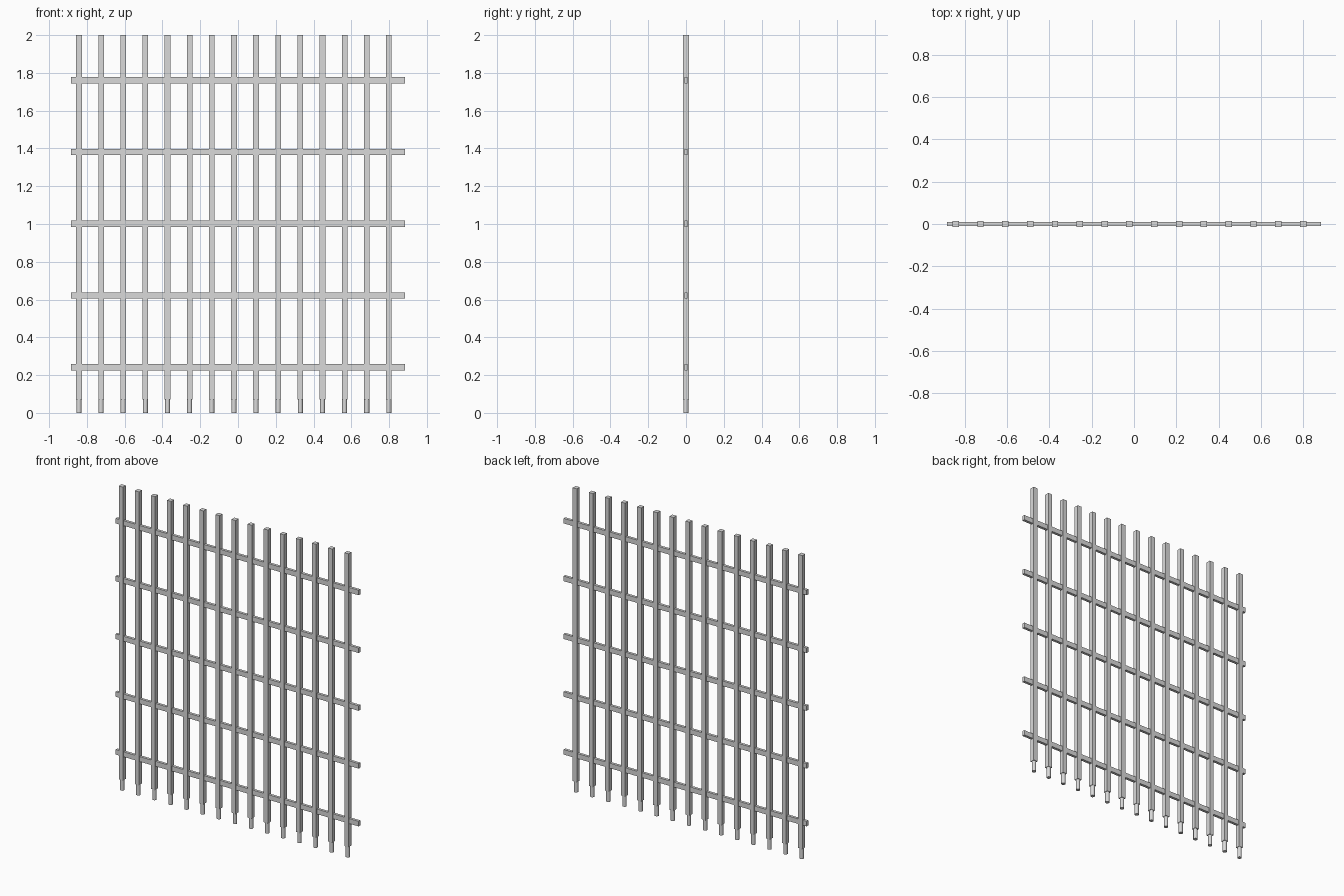
import bpy

if "Cube" in bpy.data.objects:
    bpy.data.objects.remove(bpy.data.objects["Cube"])

# One light grey metal
metal = bpy.data.materials.new("light_grey_iron")
metal.diffuse_color = (0.7, 0.7, 0.7, 1)
metal.use_nodes = True
metal.node_tree.nodes["Principled BSDF"].inputs["Base Color"].default_value = metal.diffuse_color


def finish(obj, name):
    obj.name = name
    obj.data.materials.append(metal)
    return obj


def box(name, loc, size):
    bpy.ops.mesh.primitive_cube_add(size=1, location=loc)
    obj = bpy.context.object
    obj.scale = size
    bpy.ops.object.transform_apply(location=False, rotation=False, scale=True)
    return finish(obj, name)


BARS, FIRST_X, STEP = 15, -0.842, 0.1172
TIP = 0.071      # height of the round pins
BAR_W = 0.03

# Square upright bars, each with a round pin at its foot
for i in range(BARS):
    x = FIRST_X + i * STEP
    box(f"upright_bar_{i + 1}", (x, 0, (2 + TIP) / 2), (BAR_W, BAR_W, 2 - TIP))
    bpy.ops.mesh.primitive_cylinder_add(vertices=16, radius=0.0133, depth=TIP,
                                        location=(x, 0, TIP / 2))
    finish(bpy.context.object, f"foot_pin_{i + 1}")
    bpy.ops.object.shade_smooth_by_angle()

# Thinner horizontal rails passing through the bars
for i in range(5):
    box(f"cross_rail_{i + 1}", (0, 0, 0.241 + i * 0.38), (1.768, 0.018, 0.033))
